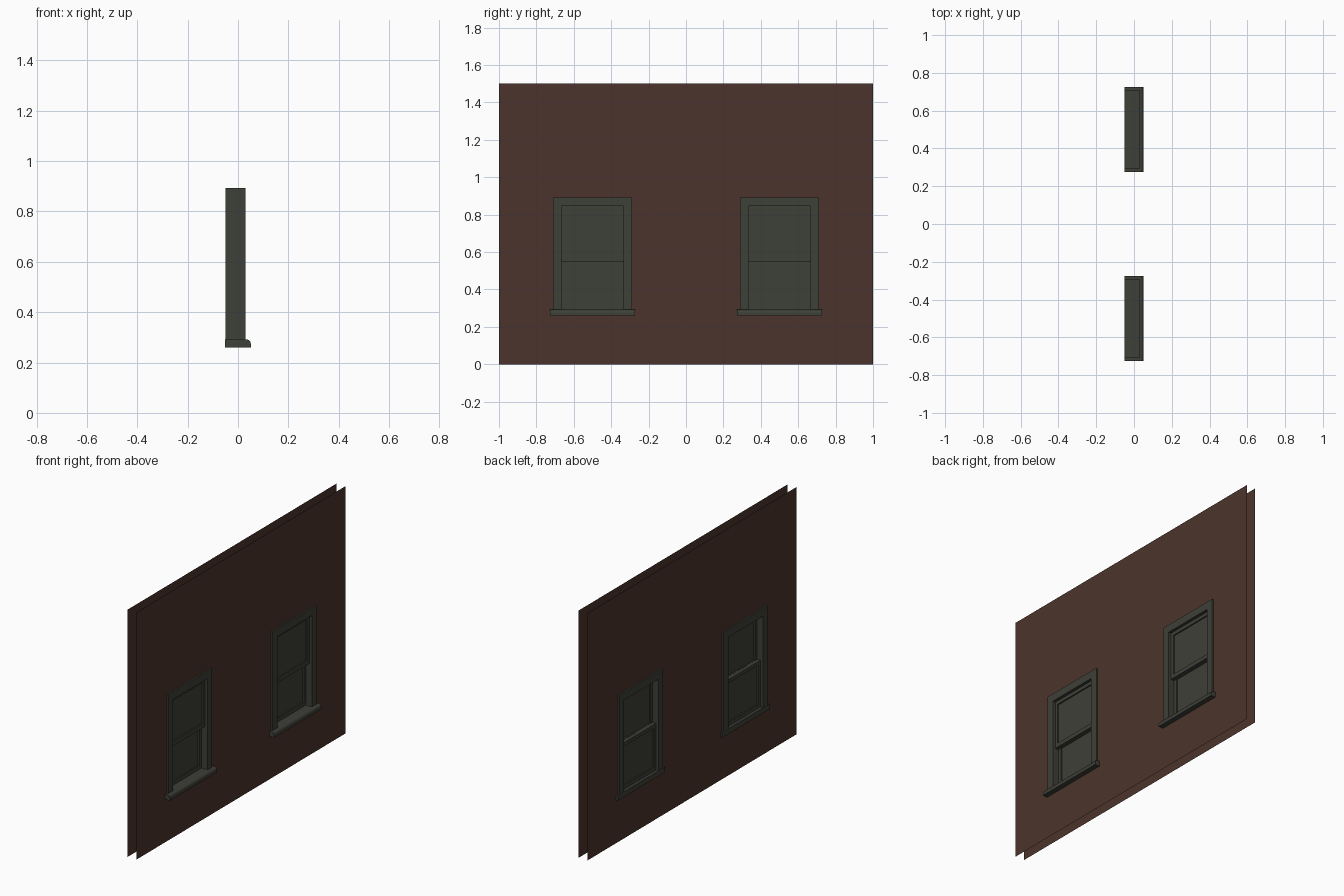
import bpy, bmesh, math

if "Cube" in bpy.data.objects:
    bpy.data.objects.remove(bpy.data.objects["Cube"])


def material(name, rgb):
    m = bpy.data.materials.new(name)
    m.diffuse_color = (*rgb, 1)
    m.use_nodes = True
    m.node_tree.nodes["Principled BSDF"].inputs["Base Color"].default_value = m.diffuse_color
    return m


BROWN = material("brown_wall", (0.072, 0.034, 0.025))
GREY = material("dark_olive_grey", (0.048, 0.050, 0.040))


def finish(bm, name, mat):
    me = bpy.data.meshes.new(name)
    bm.to_mesh(me)
    bm.free()
    me.materials.append(mat)
    ob = bpy.data.objects.new(name, me)
    bpy.context.collection.objects.link(ob)
    return ob


def add_box(bm, x0, x1, y0, y1, z0, z1):
    vs = bmesh.ops.create_cube(bm, size=1)["verts"]
    for v in vs:
        v.co = (x1 if v.co.x > 0 else x0, y1 if v.co.y > 0 else y0,
                z1 if v.co.z > 0 else z0)


def ring(bm, x0, x1, cy, half, z0, z1, side, bottom, top):
    """Rectangular frame in the yz plane: two stiles and optional rails."""
    for s in (-1, 1):
        a, b = sorted((cy + s * half, cy + s * (half - side)))
        add_box(bm, x0, x1, a, b, z0, z1)
    inner = half - side
    add_box(bm, x0, x1, cy - inner, cy + inner, z1 - top, z1)
    if bottom:
        add_box(bm, x0, x1, cy - inner, cy + inner, z0, z0 + bottom)


def wall(name, x, facing):
    """Thin sheet with two window openings."""
    ys = [-1, -0.7, -0.3, 0.3, 0.7, 1]
    zs = [0, 0.28, 0.885, 1.5]
    bm = bmesh.new()
    for i in range(5):
        for j in range(3):
            if j == 1 and i in (1, 3):
                continue
            pts = [(ys[i], zs[j]), (ys[i + 1], zs[j]),
                   (ys[i + 1], zs[j + 1]), (ys[i], zs[j + 1])]
            bm.faces.new([bm.verts.new((x, *p)) for p in pts[::facing]])
    bmesh.ops.remove_doubles(bm, verts=bm.verts, dist=1e-5)
    finish(bm, name, BROWN)


wall("outer_wall", 0.02, 1)
wall("inner_wall", -0.04, -1)

for tag, cy in (("left", -0.5), ("right", 0.5)):
    # Casing around the opening
    bm = bmesh.new()
    ring(bm, -0.05, 0.03, cy, 0.21, 0.29, 0.893, 0.044, 0, 0.047)
    finish(bm, tag + "_window_casing", GREY)

    # Sashes: upper sits outward, lower sits inward
    for part, x0, z0, z1 in (("upper", -0.010, 0.55, 0.846),
                             ("lower", -0.033, 0.29, 0.575)):
        bm = bmesh.new()
        ring(bm, x0, x0 + 0.022, cy, 0.166, z0, z1, 0.02, 0.025, 0.022)
        finish(bm, f"{tag}_{part}_sash", GREY)
        bm = bmesh.new()
        add_box(bm, x0 + 0.008, x0 + 0.014, cy - 0.147, cy + 0.147,
                z0 + 0.024, z1 - 0.021)
        finish(bm, f"{tag}_{part}_pane", GREY)

    # Sill with a rounded nose, extruded along y
    prof = [(-0.051, 0.26), (0.051, 0.26)]
    for k in range(6):
        a = k / 5 * math.pi / 2
        prof.append((0.033 + 0.018 * math.cos(a), 0.274 + 0.018 * math.sin(a)))
    prof.append((-0.051, 0.292))
    bm = bmesh.new()
    f = bm.faces.new([bm.verts.new((x, cy - 0.226, z)) for x, z in prof])
    ext = bmesh.ops.extrude_face_region(bm, geom=[f])["geom"]
    bmesh.ops.translate(bm, vec=(0, 0.452, 0),
                        verts=[g for g in ext if isinstance(g, bmesh.types.BMVert)])
    bmesh.ops.recalc_face_normals(bm, faces=bm.faces)
    finish(bm, tag + "_window_sill", GREY)
